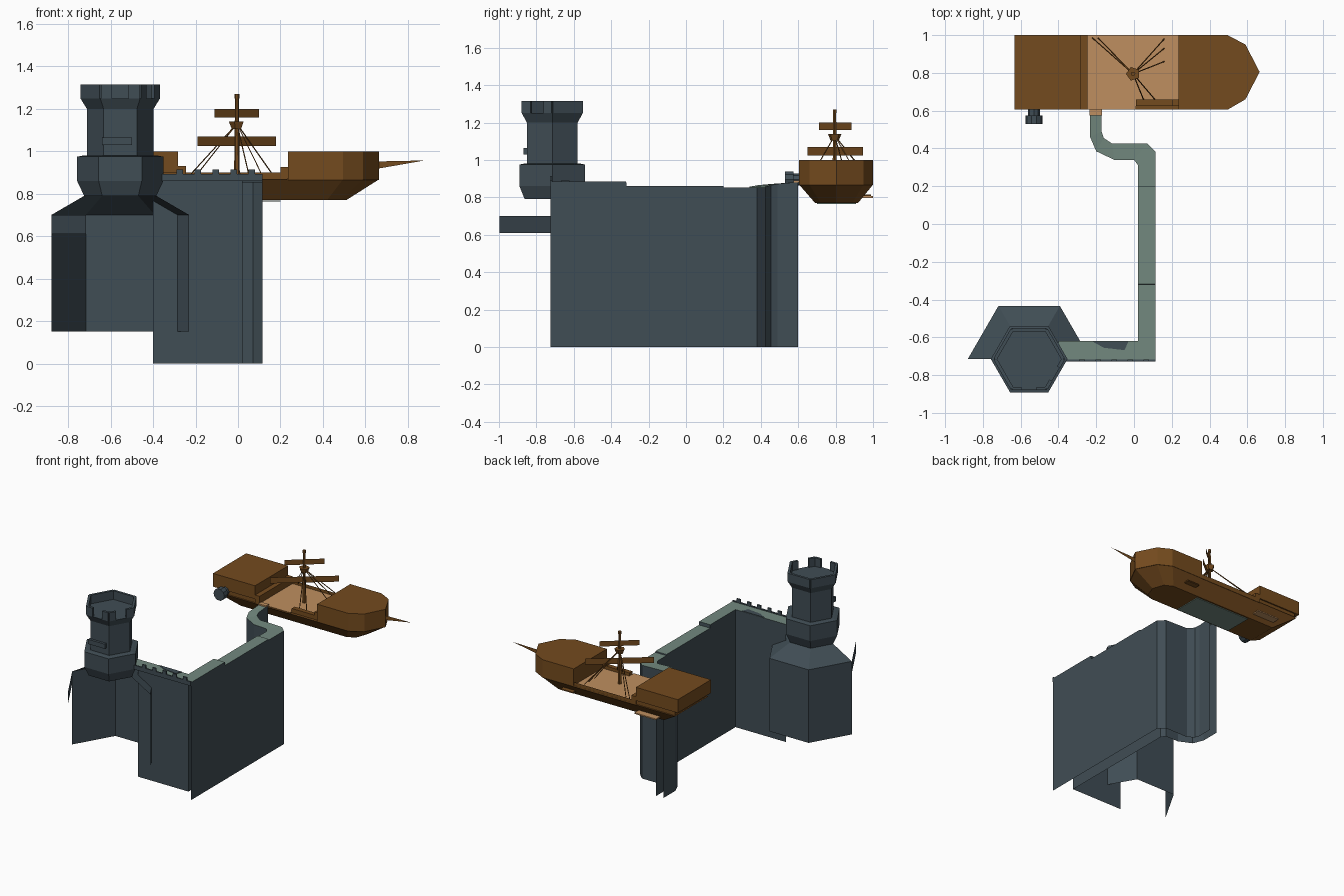
import bpy, bmesh, math
from mathutils import Vector

if "Cube" in bpy.data.objects:
    bpy.data.objects.remove(bpy.data.objects["Cube"])


def material(name, rgb):
    m = bpy.data.materials.new(name)
    m.diffuse_color = (*rgb, 1)
    m.use_nodes = True
    m.node_tree.nodes["Principled BSDF"].inputs["Base Color"].default_value = m.diffuse_color
    return m


STONE = material("slate stone", (0.051, 0.074, 0.090))
PATH = material("grey green paving", (0.170, 0.250, 0.212))
WOOD = material("dark brown wood", (0.175, 0.070, 0.0130))
DECK = material("tan planks", (0.520, 0.275, 0.115))


def make(name, verts, faces, mats, top_rule=False, solid=True):
    me = bpy.data.meshes.new(name)
    me.from_pydata([tuple(v) for v in verts], [], faces)
    for m in mats:
        me.materials.append(m)
    bm = bmesh.new()
    bm.from_mesh(me)
    if solid:
        bmesh.ops.recalc_face_normals(bm, faces=bm.faces)
    bm.normal_update()
    if top_rule:  # upward faces take the second colour
        for f in bm.faces:
            f.material_index = int(f.normal.z > 0.7)
    bm.to_mesh(me)
    bm.free()
    ob = bpy.data.objects.new(name, me)
    bpy.context.collection.objects.link(ob)
    return ob


def loft(name, rings, mats, top_rule=False):
    """Rings are (outline, z) pairs with equal point counts."""
    n = len(rings[0][0])
    verts = [(x, y, z) for pts, z in rings for x, y in pts]
    faces = [(r * n + i, r * n + (i + 1) % n, (r + 1) * n + (i + 1) % n, (r + 1) * n + i)
             for r in range(len(rings) - 1) for i in range(n)]
    faces += [tuple(range(n)), tuple(range((len(rings) - 1) * n, len(rings) * n))]
    return make(name, verts, faces, mats, top_rule)


def box(name, x0, x1, y0, y1, z0, z1, mats, top_rule=False):
    o = [(x0, y0), (x1, y0), (x1, y1), (x0, y1)]
    return loft(name, [(o, z0), (o, z1)], mats, top_rule)


def slab(name, p, q, z0, z1, t, mat):
    """Upright board between two plan points."""
    p, q = Vector(p), Vector(q)
    d = (q - p).normalized()
    s = Vector((-d.y, d.x)) * t / 2
    o = [p - s, q - s, q + s, p + s]
    return loft(name, [(o, z0), (o, z1)], [mat])


def sheet(name, p, q, z0, z1, mat):
    return make(name, [(*p, z0), (*q, z0), (*q, z1), (*p, z1)], [(0, 1, 2, 3)], [mat], solid=False)


def rod(name, a, b, r0, r1, n, mat):
    a, b = Vector(a), Vector(b)
    rot = (b - a).to_track_quat('Z', 'Y')
    verts = []
    for c, r in ((a, r0), (b, r1)):
        for i in range(n):
            t = 2 * math.pi * i / n
            verts.append(c + rot @ Vector((r * math.cos(t), r * math.sin(t), 0)))
    faces = [(i, (i + 1) % n, n + (i + 1) % n, n + i) for i in range(n)]
    faces += [tuple(range(n)), tuple(range(n, 2 * n))]
    return make(name, verts, faces, [mat])


TX, TY = -0.555, -0.715


def hexa(r):
    return [(TX + r * math.cos(math.radians(60 * i)), TY + r * math.sin(math.radians(60 * i)))
            for i in range(6)]


# curtain wall of open sheets: (outer point, inner point, top height) along its route
route = [((-.40, -.725), (-.40, -.62), .885), ((.115, -.725), (.022, -.62), .885),
         ((.115, -.32), (.022, -.32), .885), ((.115, -.318), (.022, -.318), .86),
         ((.115, .20), (.022, .20), .86), ((.115, .202), (.022, .202), .852),
         ((.115, .38), (.022, .31), .852), ((.07, .425), (0, .34), .852),
         ((-.115, .425), (-.105, .34), .857), ((-.16, .455), (-.20, .385), .865),
         ((-.172, .49), (-.232, .46), .872), ((-.172, .60), (-.232, .60), .882)]
wv, wf = [], []
for o, i, z in route:
    wv += [(*o, 0), (*o, z), (*i, z), (*i, 0)]
for k in range(len(route) - 1):
    a, b = 4 * k, 4 * k + 4
    # the front stretch has no outer face
    wf += [(b + j, b + j + 1, a + j + 1, a + j) for j in range(1 if k == 0 else 0, 3)]
make("curtain_wall", wv, wf, [STONE, PATH], True, solid=False)

# small battlements and a broken slab on the front wall
slab("wall_parapet", (-.36, -.722), (.115, -.722), .86, .892, .01, STONE)
for k in range(5):
    x = -.29 + .085 * k
    slab("wall_merlon", (x, -.722), (x + .03, -.722), .88, .915, .01, STONE)
loft("broken_slab", [([(-.22, -.622), (-.16, -.655), (-.05, -.668), (-.03, -.622)], z)
                     for z in (.88, .889)], [STONE])

# open tower base: back panels, sloped roof and a loose front strip
H, S = hexa(.325), hexa(.17)
bv = [(*H[i], z) for z in (.15, .70) for i in range(4)] + [(*S[i], .79) for i in range(4)]
bf = [(r + i, r + i + 1, r + i + 5, r + i + 4) for r in (0, 4) for i in range(3)]
make("tower_base", bv, bf, [STONE], solid=False)
sheet("base_front_strip", H[3], H[4], .61, .70, STONE)

# upper tower
loft("tower_collar", [(hexa(.17), .79), (hexa(.203), .86), (hexa(.203), .975), (hexa(.175), .98)], [STONE])
loft("tower_shaft", [(hexa(.157), .97), (hexa(.157), 1.20), (hexa(.188), 1.25)], [STONE])
C = [Vector(p) for p in hexa(.180)]
for i in range(6):
    p, q = C[i], C[(i + 1) % 6]
    if i in (4, 5):  # broken front sides keep only corner teeth
        slab("crown_tooth", p, p.lerp(q, .28), 1.25, 1.315, .018, STONE)
        slab("crown_tooth", p.lerp(q, .72), q, 1.25, 1.315, .018, STONE)
    else:
        slab("crown_wall", p, q, 1.25, 1.315, .018, STONE)
box("tower_ledge", -.64, -.50, -.87, -.84, 1.03, 1.065, [STONE])

# ship hull: tapered lower body
upper = [(-.61, .605), (.495, .605), (.59, .66), (.665, .805), (.59, .95), (.495, 1.0), (-.61, 1.0)]
lower = [(-.46, .69), (.42, .69), (.48, .72), (.51, .805), (.48, .89), (.42, .92), (-.46, .92)]
loft("lower_hull", [(lower, .77), (upper, .868)], [WOOD])
box("hull_bottom_panel", -.25, .2, .70, .91, .764, .769, [PATH])
box("stern_side_plank", -.45, -.27, .88, 1.0, .797, .806, [DECK])
box("bow_side_plank", .25, .35, .88, .99, .808, .816, [WOOD])

# main deck, narrower beside the boarding rail
loft("main_deck", [([(-.27, .605), (.01, .605), (.01, .66), (.25, .66), (.25, 1), (-.27, 1)], z)
                   for z in (.865, .876)], [WOOD, DECK], True)
box("boarding_rail", .01, .23, .625, .66, .86, .90, [WOOD])
sheet("far_rail", (-.25, .999), (.235, .999), .87, .90, WOOD)
box("gangplank", -.235, -.17, .575, .61, .88, .89, [DECK])

# bow and stern castles
bow = [(.235, .605), (.495, .605), (.59, .66), (.665, .805), (.59, .95), (.495, 1.0), (.235, 1.0)]
loft("bow_castle", [(bow, .866), (bow, 1.0)], [WOOD])
box("bow_step", .20, .235, .625, .66, .87, .925, [WOOD])
box("stern_castle", -.632, -.282, .605, 1.0, .90, 1.0, [WOOD])
box("stern_lower_cabin", -.60, -.282, .615, .99, .86, .90, [WOOD])
box("stern_step", -.282, -.245, .605, 1.0, .866, .93, [WOOD])
make("bowsprit", [(.64, .805, .915), (.64, .805, .952), (.88, .805, .957)], [(0, 1, 2)],
     [WOOD], solid=False)

# stone wheel at the stern side
rod("stone_wheel", (-.53, .53, .895), (-.53, .575, .895), .045, .045, 10, STONE)
rod("wheel_hub", (-.53, .56, .895), (-.53, .61, .895), .032, .032, 8, STONE)

# mast, lookout, yards and rigging
M = (-.005, .795)
rod("mast", (*M, .85), (*M, 1.25), .014, .009, 6, WOOD)
rod("mast_cap", (*M, 1.25), (*M, 1.27), .012, .012, 6, WOOD)
rod("lookout_nest", (*M, 1.105), (*M, 1.14), .024, .038, 5, WOOD)
sheet("lower_yard", (-.19, .65), (.18, .945), 1.025, 1.07, WOOD)
sheet("upper_yard", (-.11, .71), (.10, .885), 1.16, 1.20, WOOD)
for x, y in ((-.22, .985), (-.19, .985), (.16, .98), (.16, .93), (.16, .86), (.05, .66), (.11, .66)):
    rod("rigging_rope", (x, y, .895), (*M, 1.13), .003, .003, 4, WOOD)
